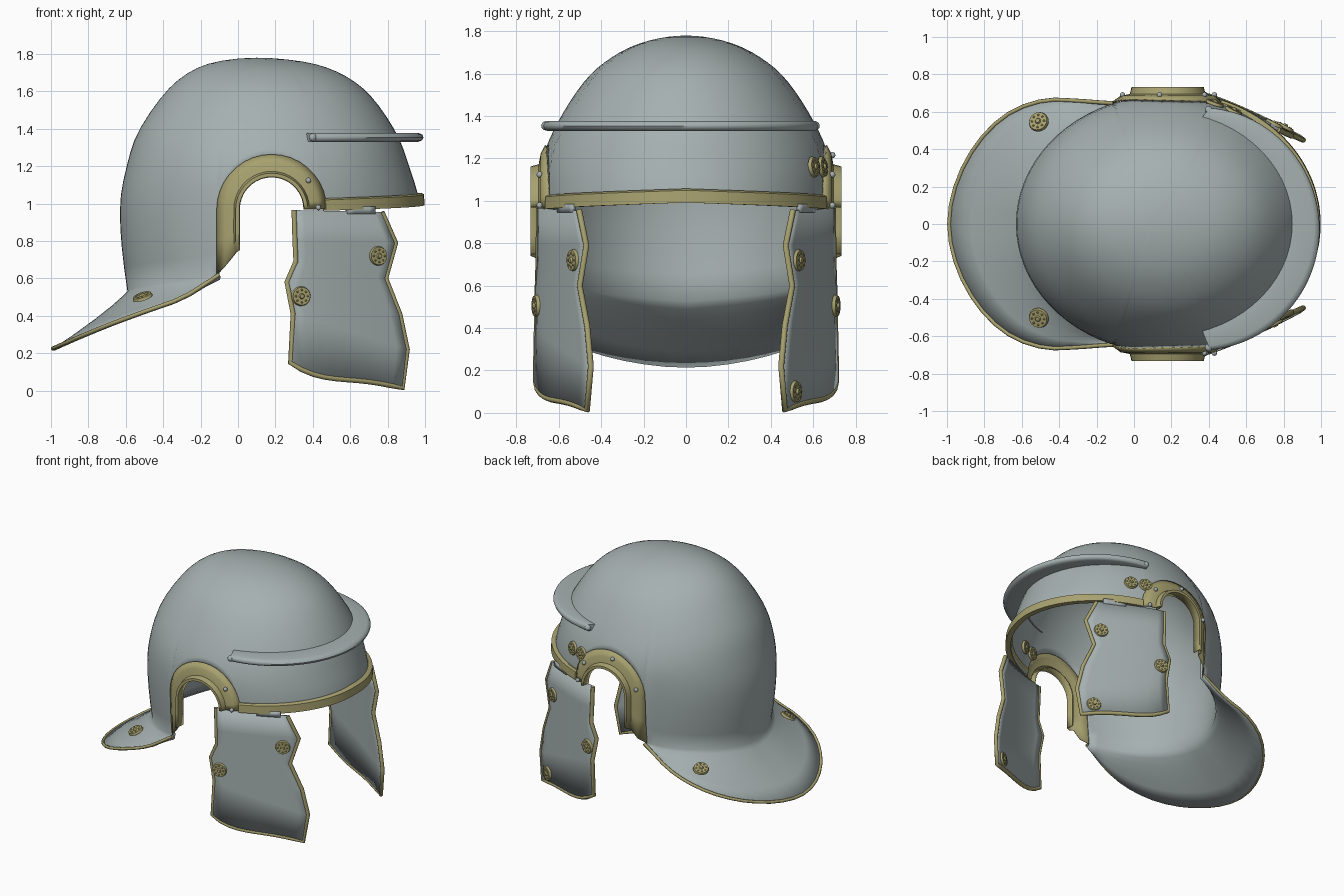
import bpy, bmesh
from math import pi, sin, cos, radians, acos
from mathutils import Vector, Matrix

cube = bpy.data.objects.get("Cube")
if cube:
    bpy.data.objects.remove(cube)


def material(name, colour):
    m = bpy.data.materials.new(name)
    m.use_nodes = True
    m.diffuse_color = (*colour, 1)
    m.node_tree.nodes["Principled BSDF"].inputs["Base Color"].default_value = (*colour, 1)
    return m


STEEL = material("grey steel", (0.38, 0.435, 0.435))
BRASS = material("dull brass", (0.39, 0.36, 0.16))


def grid(bm, rows, closed=False):
    """Quad strip surface through rows of points; closed wraps each row and caps the ends."""
    vs = [[bm.verts.new(p) for p in row] for row in rows]
    n = len(rows[0])
    for a, b in zip(vs, vs[1:]):
        for j in range(n if closed else n - 1):
            k = (j + 1) % n
            bm.faces.new((a[j], a[k], b[k], b[j]))
    if closed:
        bm.faces.new(vs[0])
        bm.faces.new(vs[-1])


def finish(name, bm, mat, thick=0.0, offset=-1.0, angle=50):
    bmesh.ops.remove_doubles(bm, verts=bm.verts, dist=0.0005)
    bmesh.ops.recalc_face_normals(bm, faces=bm.faces)
    me = bpy.data.meshes.new(name)
    bm.to_mesh(me)
    bm.free()
    me.materials.append(mat)
    ob = bpy.data.objects.new(name, me)
    bpy.context.collection.objects.link(ob)
    if thick:
        mod = ob.modifiers.new("thickness", "SOLIDIFY")
        mod.thickness, mod.offset = thick, offset
    bpy.ops.object.select_all(action="DESELECT")
    ob.select_set(True)
    bpy.context.view_layer.objects.active = ob
    bpy.ops.object.shade_smooth_by_angle(angle=radians(angle))


def tube(name, pts, radius, mat):
    cu = bpy.data.curves.new(name, "CURVE")
    cu.dimensions = "3D"
    cu.bevel_depth, cu.bevel_resolution, cu.use_fill_caps = radius, 2, True
    sp = cu.splines.new("POLY")
    sp.points.add(len(pts) - 1)
    for q, p in zip(sp.points, pts):
        q.co = (*p, 1)
    cu.materials.append(mat)
    ob = bpy.data.objects.new(name, cu)
    bpy.context.collection.objects.link(ob)


def ball(name, p, r, mat):
    bm = bmesh.new()
    bmesh.ops.create_uvsphere(bm, u_segments=10, v_segments=6, radius=r,
                              matrix=Matrix.Translation(p))
    finish(name, bm, mat)


def rosette(name, p, normal, r=0.053):
    """Stepped round boss with a ring of low beads."""
    bm = bmesh.new()
    for r1, r2, depth, h in ((r, r * .9, .016, .004), (r * .3, r * .2, .01, .016)):
        bmesh.ops.create_cone(bm, cap_ends=True, segments=20, radius1=r1, radius2=r2,
                              depth=depth, matrix=Matrix.Translation((0, 0, h)))
    for i in range(8):
        a = i * pi / 4
        bmesh.ops.create_icosphere(bm, subdivisions=1, radius=r * .13,
                                   matrix=Matrix.Translation((r * .62 * cos(a), r * .62 * sin(a), .01)))
    rot = Vector(normal).to_track_quat("Z", "Y").to_matrix().to_4x4()
    bm.transform(Matrix.Translation(p) @ rot)
    finish(name, bm, BRASS, angle=30)


def spline(pts, t):
    """Catmull-Rom point; the first and last entries only steer."""
    i = min(int(t), len(pts) - 4)
    f = t - i
    return [b + .5 * f * (c - a + f * (2 * a - 5 * b + 4 * c - d + f * (3 * (b - c) + d - a)))
            for a, b, c, d in zip(*pts[i:i + 4])]


# Bowl sections: height, back x, front x, half width
SECTION = [(.2, -.55, .97, .64), (.45, -.58, .97, .66), (.75, -.62, .97, .68),
           (1.0, -.63, .97, .69), (1.2, -.595, .915, .675), (1.38, -.535, .845, .6),
           (1.575, -.405, .71, .47), (1.69, -.28, .56, .33), (1.755, -.13, .37, .178),
           (1.78, .1, .1, 0), (1.755, .37, -.13, -.178)]
TOP = len(SECTION) - 3


def level(z):
    lo, hi = 0.0, float(TOP)
    for _ in range(25):
        mid = (lo + hi) / 2
        lo, hi = (mid, hi) if spline(SECTION, mid)[0] < z else (lo, mid)
    return lo


def bowl(theta, s):
    z, xb, xf, w = spline(SECTION, s)
    return Vector(((xb + xf) / 2 + (xf - xb) / 2 * cos(theta), w * sin(theta), z))


def angle_at(x, z):
    _, xb, xf, _ = spline(SECTION, level(z))
    return acos(max(-1, min(1, (2 * x - xb - xf) / (xf - xb))))


def on_bowl(x, z):
    return bowl(angle_at(x, z), level(z))


def flip(p, side):
    return Vector((p[0], p[1] * side, p[2]))


# Lower edge of half the bowl: brow, ear arch, nape
brow_end = angle_at(.46, .97)
brow = [(brow_end * i / 12, .97 + .03 * (1 - i / 12)) for i in range(12)]
arch = []
for i in range(17):
    a = pi * i / 16
    x, z = .18 + .28 * cos(a), .97 + .28 * sin(a)
    arch.append((angle_at(x, z), z))
nape_start = angle_at(-.105, .62)
N = 14
nape = [(nape_start + (pi - nape_start) * i / N, .62 - .09 * (i / N) ** .7) for i in range(N + 1)]

# Neck guard outer edge
EDGE = [(.05, .65, .7), (-.1, .645, .62), (-.29, .658, .5), (-.48, .66, .43), (-.67, .59, .36),
        (-.83, .44, .295), (-.945, .23, .245), (-.989, 0, .225), (-.945, -.23, .245)]
edge = [Vector(spline(EDGE, 6 * i / N)) for i in range(N + 1)]

bm = bmesh.new()
for side in (1, -1):
    cols = []
    for th, z in brow + arch + nape:
        s0 = level(z)
        cols.append([flip(bowl(th, s0 + (TOP - s0) * j / 20), side) for j in range(21)])
    grid(bm, cols)
    flare = []
    for (th, z), e in zip(nape, edge):
        p = bowl(th, level(z))
        c = p.lerp(e, .22) - Vector((0, 0, .03))
        flare.append([flip(p * (1 - t) ** 2 + c * 2 * t * (1 - t) + e * t * t, side)
                      for t in (0, .15, .35, .6, .8, 1)])
    grid(bm, flare)
bmesh.ops.dissolve_degenerate(bm, edges=bm.edges, dist=.0003)
finish("bowl_and_neck_guard", bm, STEEL, .014, angle=62)
tube("neck_guard_rim", edge + [flip(p, -1) for p in edge[-2::-1]], .011, BRASS)

# Brass brow band
rows = []
for i in range(-24, 25):
    k = abs(i) / 24
    p = bowl(brow_end * i / 24, level(.97 + .03 * (1 - k)))
    rows.append([Vector((.17 + (p.x - .17) * f, p.y * f, p.z + h))
                 for f, h in ((.985, -.008), (1.035, -.008), (1.03, .05), (1.01, .058), (.97, .055))])
bm = bmesh.new()
grid(bm, rows, True)
finish("brow_band", bm, BRASS, angle=35)

# Projecting brow guard, set slightly to the right
SHIFT = -.026
rows = []
for i in range(-24, 25):
    a = radians(85) * i / 24
    outer = Vector((.35 + .642 * cos(a), .65 * sin(a) + SHIFT, 1.354))
    inner = bowl(a * 72 / 85, level(1.354)) * .98
    inner.z = 1.354
    rows.append([inner.lerp(outer, f) + Vector((0, 0, h)) for f, h in
                 ((0, -.022), (.8, -.024), (.95, -.016), (1, 0), (.95, .016), (.8, .024), (0, .022))])
bm = bmesh.new()
grid(bm, rows, True)
finish("brow_guard", bm, STEEL, angle=50)

# Cheek plate outline, paired rear and front edge points (x, z)
REAR = [(.30, .965), (.305, .8), (.31, .69), (.262, .58), (.295, .41), (.28, .15)]
FRONT = [(.77, .955), (.843, .79), (.79, .6), (.865, .41), (.905, .22), (.88, .014)]


def cheek_point(x, z, side, out=0.0):
    return Vector((x, side * (.692 + .02 * (1 - z) - .485 * max(0, x - .3) ** 1.25 + out), z))


def cheek_normal(x, side):
    return Vector((.62 * max(0, x - .3) ** .25, side, 0)).normalized()


for side, tag in ((1, "left_"), (-1, "right_")):
    # Ear guard lying on the bowl, with a raised lip round the opening
    rows = []
    for r, out, low in ((.292, None, .62), (.25, .682, .665), (.2, .692, .725),
                        (.19, .73, .74), (.176, .73, .75), (.174, .67, .75)):
        path = [(.18 - r, low), (.18 - r, low * .5 + .48)]
        path += [(.18 - r * cos(pi * i / 18), .97 + r * sin(pi * i / 18)) for i in range(19)]
        rows.append([Vector((x, side * (on_bowl(x, z).y + .006 if out is None else out), z))
                     for x, z in path])
    bm = bmesh.new()
    grid(bm, rows)
    finish(tag + "ear_guard", bm, BRASS, .008, 0)
    for i, deg in enumerate((38, 2, 100, 165) if side > 0 else (38, 2)):
        x, z = .18 + .25 * cos(radians(deg)), .97 + .25 * sin(radians(deg))
        ball(tag + "ear_rivet_%d" % i, (x, side * .69, z), .015, STEEL)

    # Cheek plate with brass rim and hinge
    rows = []
    for k, (a, b) in enumerate(zip(REAR, FRONT)):
        row = []
        for j in range(11):
            t = j / 10
            sag = .09 * sin(pi * t) * (1 - t) ** 2 if k == 5 else 0
            row.append(cheek_point(a[0] + (b[0] - a[0]) * t, a[1] + (b[1] - a[1]) * t - sag, side))
        rows.append(row)
    bm = bmesh.new()
    grid(bm, rows)
    finish(tag + "cheek_plate", bm, STEEL, .02, 0)
    rim = [r[0] for r in rows] + rows[-1][1:-1] + [r[-1] for r in reversed(rows)]
    tube(tag + "cheek_rim", rim, .0145, BRASS)
    bm = bmesh.new()
    grid(bm, [[cheek_point(x, z, side, .006) for x in (.58, .62, .66, .7, .73)] for z in (.945, .985)])
    finish(tag + "hinge", bm, STEEL, .02, 0)

    # Bosses; the lower cheek and temple ones sit inside on the right
    for i, (x, z) in enumerate(((.745, .72), (.335, .505), (.8, .1))):
        n = cheek_normal(x, side) * (-1 if side < 0 and i == 2 else 1)
        rosette(tag + "cheek_boss_%d" % i, cheek_point(x, z, side) + n * .011, n)
    for i, x in enumerate((.43, .53)):
        p = flip(on_bowl(x, 1.16), side)
        n = Vector(((x - .16) / .57, p.y / .45, .2)).normalized()
        if side < 0:
            p, n = p - n * .018, -n
        rosette(tag + "temple_boss_%d" % i, p + n * .004, n, .05)
    rosette(tag + "neck_boss", (-.51, side * .525 + .022, .5), (-.3, side * .3, .9), .055)
    ball(tag + "brow_guard_stud", (.4, side * .635 + SHIFT, 1.354), .022, STEEL)
